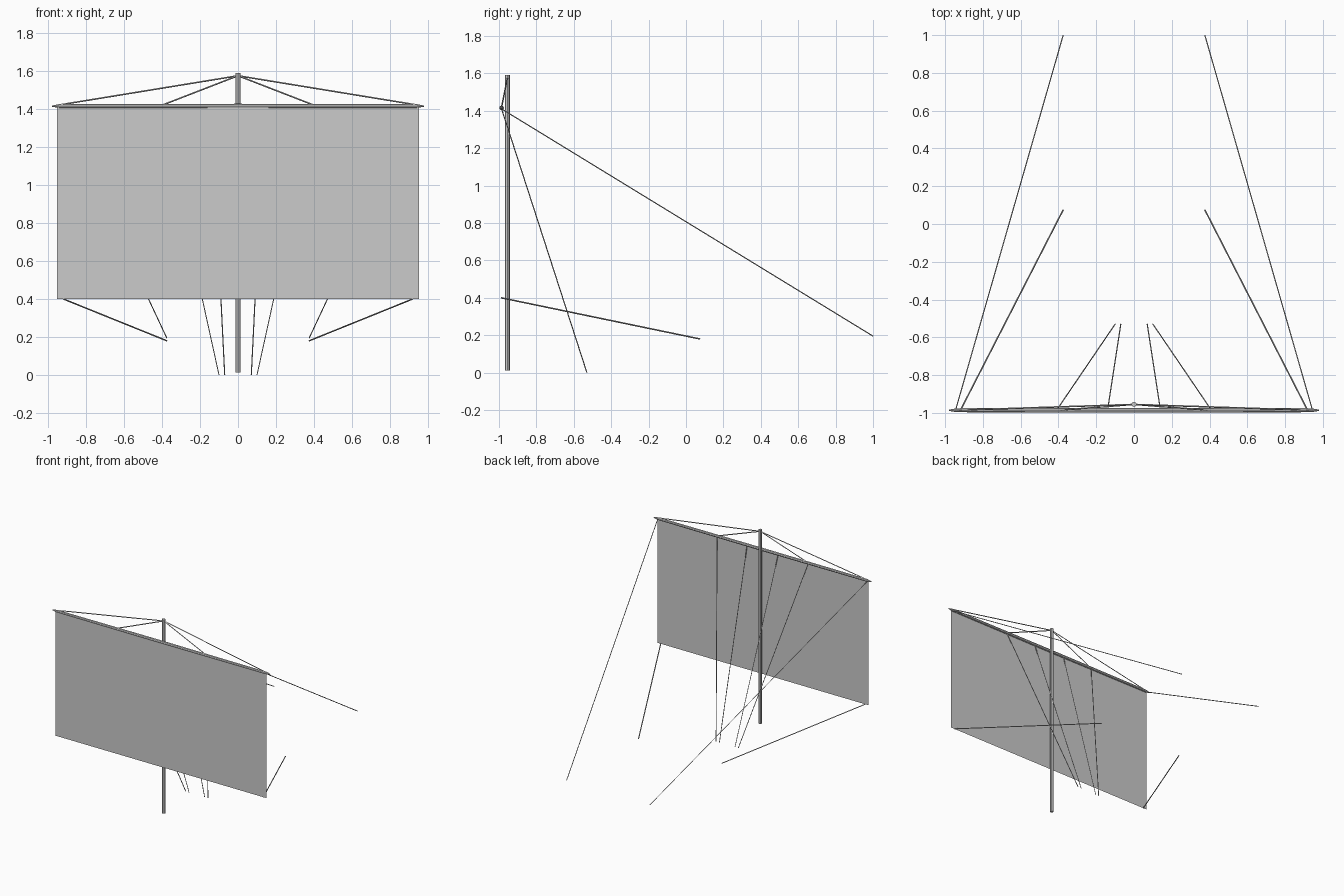
import bpy
import bmesh
from mathutils import Vector

if "Cube" in bpy.data.objects:
    bpy.data.objects.remove(bpy.data.objects["Cube"])


def material(name, value):
    m = bpy.data.materials.new(name)
    m.diffuse_color = (value, value, value, 1)
    m.use_nodes = True
    m.node_tree.nodes["Principled BSDF"].inputs["Base Color"].default_value = m.diffuse_color
    return m


GREY = material("plain_grey", 0.6)


def finish(name, bm):
    mesh = bpy.data.meshes.new(name)
    bm.to_mesh(mesh)
    bm.free()
    mesh.materials.append(GREY)
    obj = bpy.data.objects.new(name, mesh)
    bpy.context.collection.objects.link(obj)
    return obj


def rod(name, start, end, r1, r2=None, sides=4):
    """Straight, optionally tapered rod between two points."""
    a, b = Vector(start), Vector(end)
    bm = bmesh.new()
    bmesh.ops.create_cone(bm, cap_ends=True, segments=sides, radius1=r1,
                          radius2=r1 if r2 is None else r2, depth=(b - a).length)
    q = (b - a).to_track_quat('Z', 'Y')
    for v in bm.verts:
        v.co = q @ v.co + (a + b) / 2
    return finish(name, bm)


YARD_Y, YARD_Z, MAST_Y = -0.986, 1.415, -0.955

# Mast
rod("mast", (0, MAST_Y, 0.012), (0, MAST_Y, 1.59), 0.0135, sides=8)

# Sail: a single flat sheet hung from the yard
bm = bmesh.new()
corners = [(-0.952, 0.4), (0.952, 0.4), (0.952, YARD_Z), (-0.952, YARD_Z)]
bm.faces.new([bm.verts.new((x, -0.99, z)) for x, z in corners])
finish("sail", bm)

# Rigging, mirrored left and right: name, start, end, radius
ROPES = [
    ("outer_lift", (0, MAST_Y, 1.575), (0.95, YARD_Y, 1.42), 0.004),
    ("inner_lift", (0, MAST_Y, 1.575), (0.40, YARD_Y, 1.42), 0.004),
    ("brace", (0.945, YARD_Y, 1.41), (0.375, 1.0, 0.195), 0.003),
    ("sheet", (0.92, -0.988, 0.40), (0.375, 0.075, 0.18), 0.004),
    ("outer_buntline", (0.41, YARD_Y, 1.41), (0.10, -0.53, 0.0), 0.003),
    ("inner_buntline", (0.14, YARD_Y, 1.41), (0.07, -0.53, 0.0), 0.003),
]
for side, s in (("left", -1), ("right", 1)):
    # Each yard arm tapers to its tip
    rod("yard_arm_" + side, (0, YARD_Y, YARD_Z), (0.94 * s, YARD_Y, YARD_Z), 0.0125, 0.0105, 8)
    rod("yard_tip_" + side, (0.94 * s, YARD_Y, YARD_Z), (0.98 * s, YARD_Y, YARD_Z), 0.0105, 0.003, 8)
    for name, a, b, r in ROPES:
        rod(name + "_" + side, (a[0] * s, a[1], a[2]), (b[0] * s, b[1], b[2]), r)
